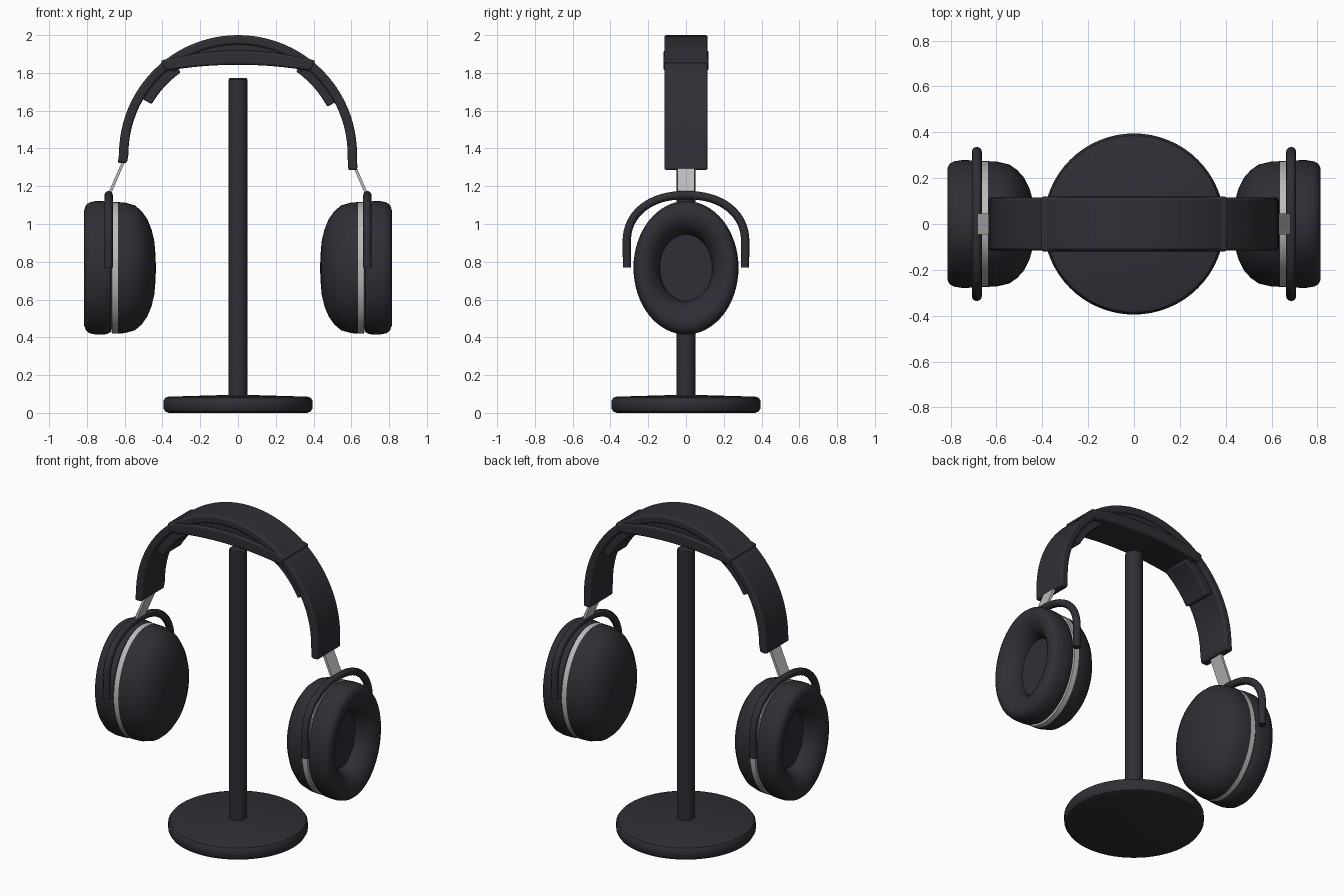
import bpy, bmesh, math

if "Cube" in bpy.data.objects:
    bpy.data.objects.remove(bpy.data.objects["Cube"])


def material(name, col):
    m = bpy.data.materials.new(name)
    m.diffuse_color = (*col, 1)
    m.use_nodes = True
    m.node_tree.nodes["Principled BSDF"].inputs["Base Color"].default_value = m.diffuse_color
    return m


DARK = material("charcoal", (0.028, 0.028, 0.036))
SILVER = material("silver", (0.5, 0.5, 0.51))


def finish(name, bm, mat, bevel=0, angle=35):
    bmesh.ops.remove_doubles(bm, verts=bm.verts, dist=1e-5)
    bmesh.ops.recalc_face_normals(bm, faces=bm.faces)
    me = bpy.data.meshes.new(name)
    bm.to_mesh(me)
    bm.free()
    me.materials.append(mat)
    ob = bpy.data.objects.new(name, me)
    bpy.context.collection.objects.link(ob)
    bpy.ops.object.select_all(action='DESELECT')
    bpy.context.view_layer.objects.active = ob
    ob.select_set(True)
    if bevel:
        b = ob.modifiers.new("bevel", 'BEVEL')
        b.width, b.segments = bevel, 3
        b.limit_method, b.angle_limit = 'ANGLE', math.radians(50)
    bpy.ops.object.shade_smooth_by_angle(angle=math.radians(angle))
    return ob


def lathe(name, profile, place, mat, n=64, angle=35):
    """Spin (radius, height) pairs; place maps (u, v, height) to a point."""
    bm = bmesh.new()
    rings = []
    for r, h in profile:
        rings.append([bm.verts.new(place(r * math.cos(2 * math.pi * i / n),
                                         r * math.sin(2 * math.pi * i / n), h)) for i in range(n)])
    for a, b in zip(rings, rings[1:]):
        for i in range(n):
            j = (i + 1) % n
            bm.faces.new((a[i], a[j], b[j], b[i]))
    bm.faces.new(rings[0])
    bm.faces.new(rings[-1])
    return finish(name, bm, mat, angle=angle)


def strip(name, upper, lower, hy, mat, bevel=0.012):
    """Solid between two xz paths, spanning -hy..hy."""
    bm = bmesh.new()
    secs = []
    for (ux, uz), (lx, lz) in zip(upper, lower):
        secs.append([bm.verts.new(p) for p in
                     ((ux, -hy, uz), (ux, hy, uz), (lx, hy, lz), (lx, -hy, lz))])
    for a, b in zip(secs, secs[1:]):
        for i in range(4):
            j = (i + 1) % 4
            bm.faces.new((a[i], a[j], b[j], b[i]))
    bm.faces.new(secs[0])
    bm.faces.new(secs[-1])
    return finish(name, bm, mat, bevel)


def arc(r, a0, a1, n, cx=0, cz=1.37):
    return [(cx + r * math.cos(math.radians(a0 + (a1 - a0) * i / n)),
             cz + r * math.sin(math.radians(a0 + (a1 - a0) * i / n))) for i in range(n + 1)]


def tube(name, pts, rad, mat):
    cu = bpy.data.curves.new(name, 'CURVE')
    cu.dimensions = '3D'
    cu.bevel_depth, cu.bevel_resolution, cu.use_fill_caps = rad, 4, True
    sp = cu.splines.new('POLY')
    sp.points.add(len(pts) - 1)
    for p, co in zip(sp.points, pts):
        p.co = (*co, 1)
    cu.materials.append(mat)
    ob = bpy.data.objects.new(name, cu)
    bpy.context.collection.objects.link(ob)


# stand
upright = lambda u, v, h: (u, v, h)
lathe("stand_base", [(0.365, 0), (0.385, 0.008), (0.395, 0.025), (0.395, 0.065),
                     (0.385, 0.08), (0.365, 0.086), (0.06, 0.095)], upright, DARK)
lathe("stand_pole", [(0.05, 0.08), (0.05, 1.765), (0.044, 1.772)], upright, DARK, 32)

# headband: half circle with short straight ends of slightly unequal length
strip("headband",
      [(0.632, 1.285)] + arc(0.63, 0, 180, 48) + [(-0.637, 1.322)],
      [(0.583, 1.285)] + arc(0.58, 0, 180, 48) + [(-0.588, 1.322)], 0.115, DARK)

# lens-shaped head cushion, its filler and the lining under the band
ts = [i / 12 - 1 for i in range(25)]
strip("head_cushion", [(0.41 * t, 1.918 - 0.053 * t * t) for t in ts],
      [(0.385 * t, 1.843 - 0.033 * t * t) for t in ts], 0.12, DARK)
strip("cushion_filler", arc(0.6, 125, 55, 16), [(x, z - 0.06) for x, z in arc(0.6, 125, 55, 16)],
      0.105, DARK, 0)
strip("lining_left", arc(0.585, 150, 125, 8), arc(0.528, 150, 125, 8), 0.09, DARK, 0.008)
strip("lining_right", arc(0.59, 28, 55, 8), arc(0.535, 28, 55, 8), 0.09, DARK, 0.008)

CZ, RY, RZ = 0.768, 0.278, 0.353
for side, s in (("left", -1), ("right", 1)):
    cup = lambda u, v, h: (s * h, u * RY, CZ + v * RZ)
    # outer ear cushion with an oval hollow
    lathe("ear_cushion_" + side,
          [(0.90, 0.668), (0.965, 0.675), (0.995, 0.695), (1.0, 0.72), (1.0, 0.755), (0.98, 0.787),
           (0.94, 0.805), (0.87, 0.814), (0.78, 0.814), (0.69, 0.803), (0.6, 0.78),
           (0.54, 0.755), (0.505, 0.725), (0.5, 0.71), (0.2, 0.71)], cup, DARK)
    # silver trim ring
    lathe("trim_ring_" + side, [(0.9, 0.67), (0.985, 0.668), (0.985, 0.636), (0.9, 0.632)], cup, SILVER)
    # inward-facing domed shell
    lathe("ear_shell_" + side,
          [(0.9, 0.645), (0.985, 0.637), (0.98, 0.6), (0.935, 0.545), (0.85, 0.51), (0.73, 0.48),
           (0.57, 0.457), (0.4, 0.443), (0.2, 0.437), (0.05, 0.435)], cup, DARK, angle=50)
    # yoke arch
    path = [(s * 0.685, -0.312, 0.77)]
    for i in range(33):
        a = math.pi * i / 32
        c, d = math.cos(a), math.sin(a)
        path.append((s * 0.685, -0.314 * math.copysign(abs(c) ** 0.9, c), 0.9 + 0.253 * abs(d) ** 0.9))
    path.append((s * 0.685, 0.312, 0.77))
    tube("yoke_" + side, path, 0.022, DARK)
    # sliding metal arm
    strip("slider_" + side, [(s * 0.598, 1.33), (s * 0.676, 1.15)],
          [(s * 0.612, 1.336), (s * 0.69, 1.156)], 0.045, SILVER, 0)
